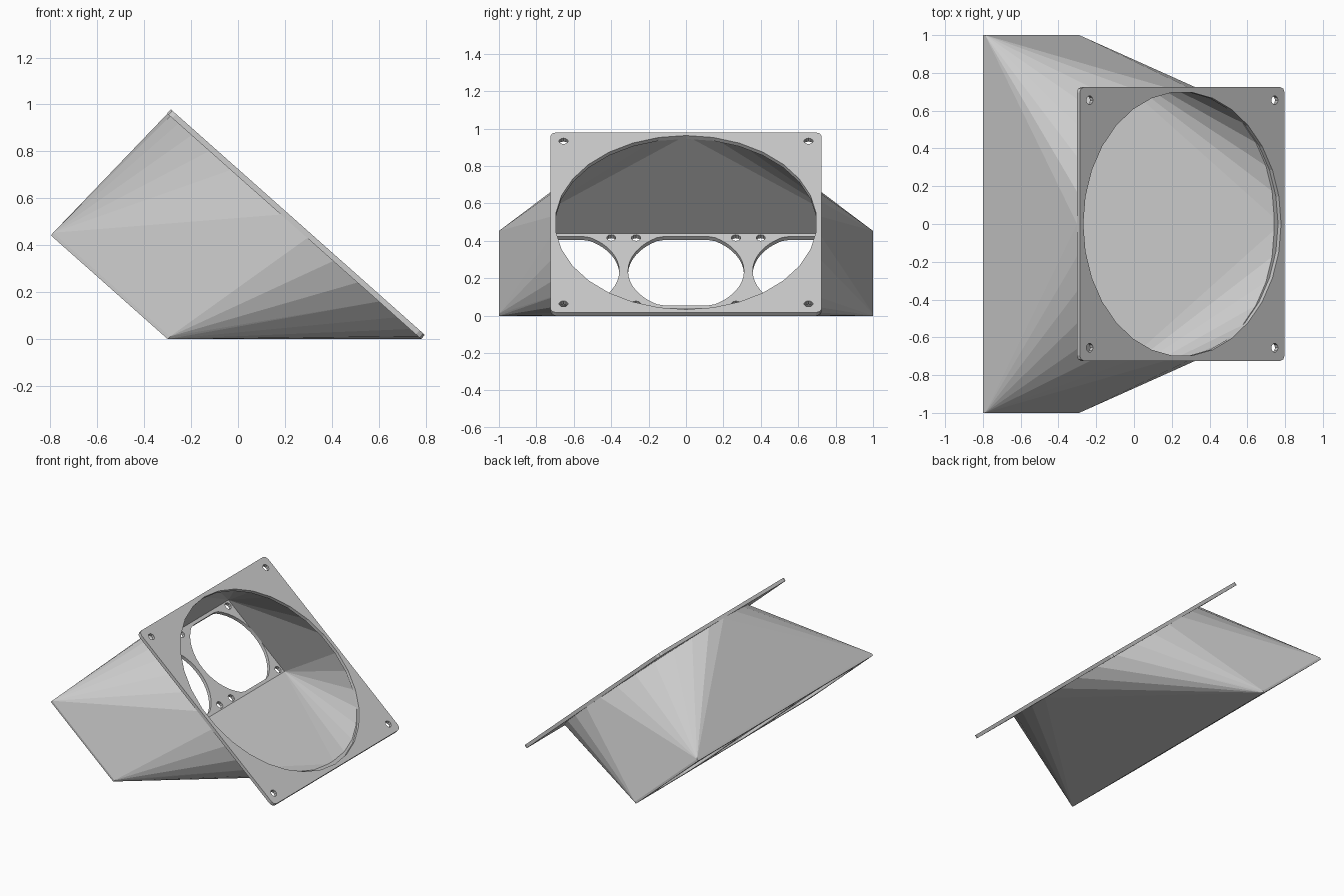
import bpy, bmesh, math
from mathutils import Matrix

if "Cube" in bpy.data.objects:
    bpy.data.objects.remove(bpy.data.objects["Cube"])

# Everything is laid out flat in duct space, then tilted about the y axis
TILT = Matrix.Rotation(math.radians(41.6), 4, 'Y')
BASE_U, FLANGE_U = -0.557, -0.14            # centres of the two ends
BASE_Z, FLOOR_Z = -0.2, -0.175
PLATE_Z, TOP_Z = 0.518, 0.542
FAN_PITCH = 2 / 3

grey = bpy.data.materials.new("light_grey_plastic")
grey.use_nodes = True
grey.diffuse_color = (0.6, 0.6, 0.6, 1)
bsdf = next(n for n in grey.node_tree.nodes if n.type == 'BSDF_PRINCIPLED')
bsdf.inputs["Base Color"].default_value = (0.6, 0.6, 0.6, 1)


def circle(u, v, r, n=30, flat=10.0):
    """Round outline, optionally trimmed to flats along u."""
    pts = []
    for i in range(n):
        a = 2 * math.pi * i / n
        pts.append((u + max(-flat, min(flat, r * math.cos(a))), v + r * math.sin(a)))
    return pts


def rectangle(u, half_u, half_v):
    return [(u + a * half_u, b * half_v) for a, b in ((-1, -1), (1, -1), (1, 1), (-1, 1))]


def finish(name, bm):
    bmesh.ops.recalc_face_normals(bm, faces=bm.faces)
    mesh = bpy.data.meshes.new(name)
    bm.to_mesh(mesh)
    bm.free()
    mesh.materials.append(grey)
    obj = bpy.data.objects.new(name, mesh)
    obj.matrix_world = TILT
    bpy.context.collection.objects.link(obj)
    return obj


def hull(name, *layers):
    """Convex solid around outlines, each given with its height."""
    bm = bmesh.new()
    for outline, z in layers:
        for u, v in outline:
            bm.verts.new((u, v, z))
    res = bmesh.ops.convex_hull(bm, input=bm.verts)
    bmesh.ops.delete(bm, geom=list({g for g in res["geom_interior"] + res["geom_unused"]
                                    if isinstance(g, bmesh.types.BMVert)}), context='VERTS')
    bmesh.ops.dissolve_limit(bm, angle_limit=0.001, verts=bm.verts, edges=bm.edges)
    return finish(name, bm)


def prisms(name, outlines, z0, z1):
    """Separate straight-sided solids in one object."""
    bm = bmesh.new()
    for pts in outlines:
        low = [bm.verts.new((u, v, z0)) for u, v in pts]
        high = [bm.verts.new((u, v, z1)) for u, v in pts]
        bm.faces.new(low[::-1])
        bm.faces.new(high)
        for i in range(len(pts)):
            j = (i + 1) % len(pts)
            bm.faces.new((low[i], low[j], high[j], high[i]))
    return finish(name, bm)


def cut(obj, *cutters):
    for c in cutters:
        c.hide_render = True
        mod = obj.modifiers.new("cut", 'BOOLEAN')
        mod.operation, mod.solver, mod.object = 'DIFFERENCE', 'EXACT', c
    bpy.context.view_layer.update()
    graph = bpy.context.evaluated_depsgraph_get()
    mesh = bpy.data.meshes.new_from_object(obj.evaluated_get(graph))
    obj.modifiers.clear()
    obj.data = mesh
    for c in cutters:
        bpy.data.objects.remove(c)


# Funnel from the long rectangular base to the round opening
base = rectangle(BASE_U, FAN_PITCH / 2, 1)
funnel = hull("funnel", (base, BASE_Z), (base, BASE_Z + 0.015),
              (circle(FLANGE_U, 0, 0.723), PLATE_Z))
bore = circle(FLANGE_U, 0, 0.7)
cavity = hull("cavity_cutter", (rectangle(BASE_U, 0.3, 0.972), FLOOR_Z), (bore, TOP_Z))

# Three fan openings in the base, each with four screw holes
fans, screws = [], []
for k in (-1, 0, 1):
    v = k * FAN_PITCH
    fans.append(circle(BASE_U, v, 0.31, 48, 0.277))
    screws += [circle(BASE_U + a * 0.267, v + b * 0.267, 0.025, 10)
               for a in (-1, 1) for b in (-1, 1)]
cut(funnel, cavity, prisms("base_hole_cutter", fans + screws, BASE_Z - 0.1, FLOOR_Z + 0.004))

# Square mounting plate with softened corners
half, soft = 0.725, 0.03
outline = []
for q in range(4):
    for step in range(3):
        a = math.radians(90 * q + 45 * step)
        su, sv = (1, -1, -1, 1)[q], (1, 1, -1, -1)[q]
        outline.append((FLANGE_U + su * (half - soft) + soft * math.cos(a),
                        sv * (half - soft) + soft * math.sin(a)))
plate = prisms("mounting_plate", [outline], PLATE_Z, TOP_Z)
corner_holes = [circle(FLANGE_U + a * 0.655, b * 0.655, 0.024, 10)
                for a in (-1, 1) for b in (-1, 1)]
cut(plate, prisms("plate_hole_cutter", [bore] + corner_holes, PLATE_Z - 0.1, TOP_Z + 0.1))
